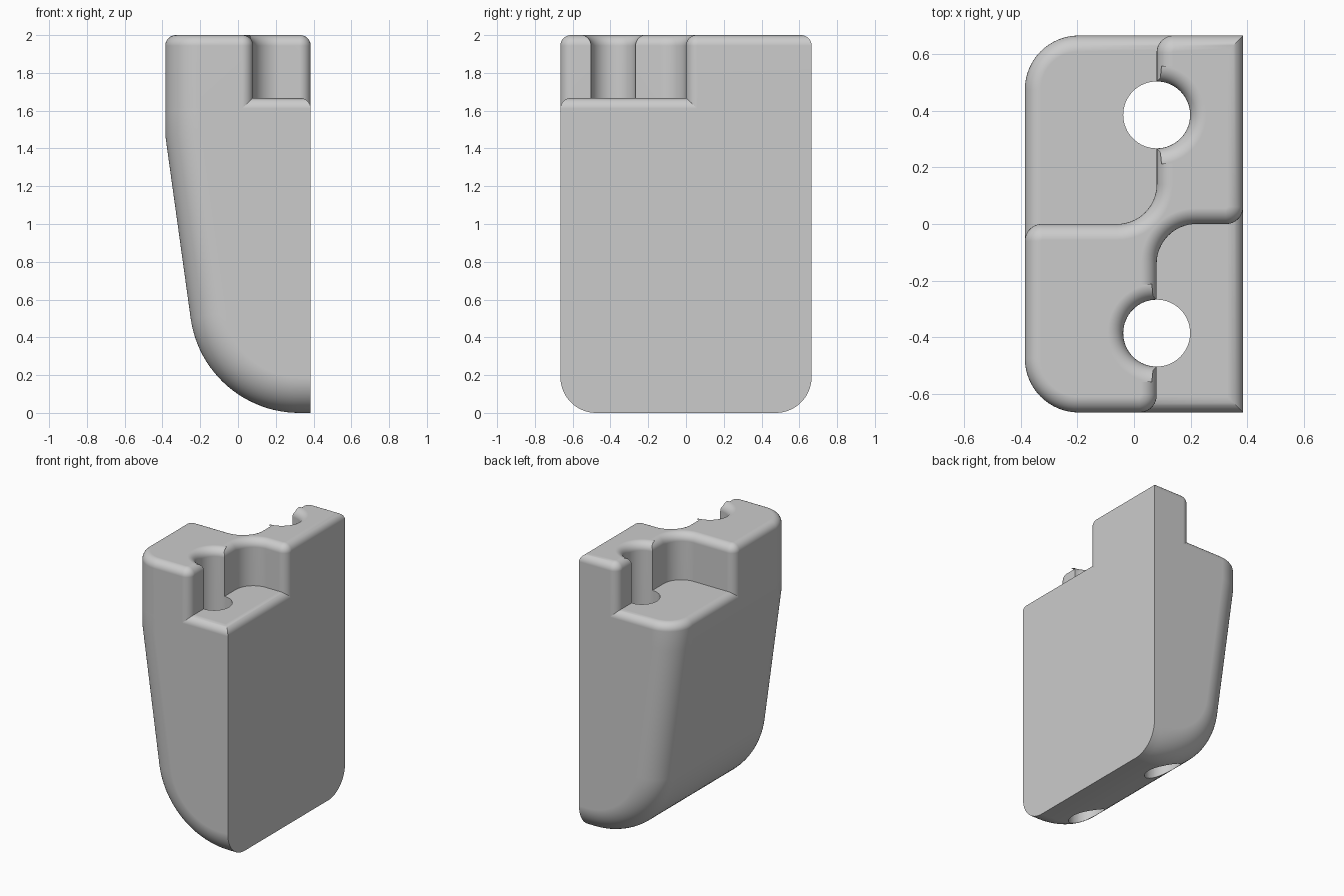
import bpy
import bmesh
from math import sin, cos, pi, radians
from mathutils import Vector

cube = bpy.data.objects.get("Cube")
if cube:
    bpy.data.objects.remove(cube)

HX, HY = 0.385, 0.665            # half depth and half width
FLOOR, TOP = 1.667, 2.0          # low step and full height
RIM, CORNER = 0.056, 0.19        # top edge and outer corner rounding
WALL = 0.08                      # plane of the step walls and hole centres
HOLE_Y, HOLE_R = 0.385, 0.118
ARC = 16

grey = bpy.data.materials.new("light grey")
grey.use_nodes = True
grey.diffuse_color = (0.6, 0.6, 0.6, 1)
grey.node_tree.nodes["Principled BSDF"].inputs["Base Color"].default_value = (0.6, 0.6, 0.6, 1)


def inset(loop, d):
    """Mitred inward offset of a counter-clockwise outline."""
    out = []
    for i, p in enumerate(loop):
        a = (p - loop[i - 1]).normalized()
        b = (loop[(i + 1) % len(loop)] - p).normalized()
        n1, n2 = Vector((-a.y, a.x)), Vector((-b.y, b.x))
        out.append(p + (n1 + n2) * d / (1 + n1.dot(n2)))
    return out


def round_corners(points):
    """Replace each right-angled corner (x, y, radius) with an arc."""
    out = []
    for i, (x, y, r) in enumerate(points):
        p = Vector((x, y))
        if r == 0:
            out.append(p)
            continue
        u = (Vector(points[i - 1][:2]) - p).normalized()
        v = (Vector(points[(i + 1) % len(points)][:2]) - p).normalized()
        for k in range(ARC + 1):
            a = pi / 2 * k / ARC
            out.append(p + (u + v - v * cos(a) - u * sin(a)) * r)
    return out


def rounded_lid(bm, ring, height):
    """Close a ring of vertices with a quarter-round rim and a flat top."""
    loop = [v.co.xy for v in ring]
    steps = 8
    for k in range(1, steps + 1):
        a = pi / 2 * k / steps
        z = height - RIM * (1 - sin(a))
        new = [bm.verts.new((p.x, p.y, z)) for p in inset(loop, RIM * (1 - cos(a)))]
        for i in range(len(ring)):
            bm.faces.new((ring[i - 1], ring[i], new[i], new[i - 1]))
        ring = new
    bm.faces.new(ring)


def make_object(name, bm):
    bmesh.ops.recalc_face_normals(bm, faces=bm.faces)
    mesh = bpy.data.meshes.new(name)
    bm.to_mesh(mesh)
    bm.free()
    mesh.materials.append(grey)
    obj = bpy.data.objects.new(name, mesh)
    bpy.context.collection.objects.link(obj)
    return obj


def select(obj):
    bpy.ops.object.select_all(action='DESELECT')
    obj.select_set(True)
    bpy.context.view_layer.objects.active = obj


def finish(obj):
    select(obj)
    bpy.ops.object.shade_smooth_by_angle(angle=radians(30))
    mod = obj.modifiers.new("flat_normals", 'WEIGHTED_NORMAL')
    mod.keep_sharp = True


# Main body: side profile as (point, outward normal), swept over the width
base_z = FLOOR - RIM
profile = [(Vector((-HX, base_z)), Vector((-1, 0))),
           (Vector((-HX, 1.47)), Vector((-1, -0.069)))]
R, CX = 0.58, 0.324
for k in range(25):
    a = radians(187.9 + (270 - 187.9) * k / 24)
    n = Vector((cos(a), sin(a)))
    profile.append((Vector((CX, R)) + n * R, n))
profile.append((Vector((HX, 0)), Vector((0, -1))))

stations = []
for k in range(ARC + 1):
    a = pi / 2 * k / ARC
    stations.append((-HY + CORNER * (1 - cos(a)), CORNER * (1 - sin(a))))
stations += [(-y, d) for y, d in reversed(stations)]

bm = bmesh.new()
sections = []
for y, d in stations:
    flat = [p - n * d for p, n in profile]
    sections.append([bm.verts.new((q.x, y, q.y)) for q in flat])
for s, t in zip(sections, sections[1:]):
    for j in range(len(s) - 1):
        bm.faces.new((s[j], s[j + 1], t[j + 1], t[j]))
front_corner = bm.verts.new((HX, -HY, base_z))
back_corner = bm.verts.new((HX, HY, base_z))
bm.faces.new(sections[0] + [front_corner])
bm.faces.new(sections[-1] + [back_corner])
bm.faces.new([s[-1] for s in sections] + [back_corner, front_corner])
top_ring = [s[0] for s in sections] + [back_corner, front_corner]
rounded_lid(bm, top_ring[::-1], FLOOR)
body = make_object("main_body", bm)

# Two vertical through holes
for side in (-1, 1):
    bpy.ops.mesh.primitive_cylinder_add(vertices=64, radius=HOLE_R, depth=4,
                                        location=(WALL, side * HOLE_Y, 1))
    cutter = bpy.context.object
    cutter.name = "hole_cutter"
    cutter.hide_render = True
    cut = body.modifiers.new("hole", 'BOOLEAN')
    cut.operation, cut.solver, cut.object = 'DIFFERENCE', 'EXACT', cutter
    select(body)
    bpy.ops.object.modifier_apply(modifier=cut.name)
    bpy.data.objects.remove(cutter)
finish(body)


def bite(y, start):
    """Half circle where a hole cuts into a step wall, turning clockwise."""
    angles = [start - pi * k / 32 for k in range(33)]
    return [(WALL + HOLE_R * cos(a), y + HOLE_R * sin(a), 0) for a in angles]


# Raised S-shaped block: two opposite quadrants joined by a curved neck
SMALL, NECK = 0.06, 0.14
outline = round_corners(
    [(-HX, -HY, CORNER), (WALL, -HY, SMALL)] + bite(-HOLE_Y, 1.5 * pi)
    + [(WALL, 0, NECK), (HX, 0, SMALL), (HX, HY, 0), (WALL, HY, SMALL)]
    + bite(HOLE_Y, pi / 2) + [(WALL, 0, NECK), (-HX, 0, SMALL)])
bm = bmesh.new()
low = [bm.verts.new((p.x, p.y, base_z)) for p in outline]
high = [bm.verts.new((p.x, p.y, TOP - RIM)) for p in outline]
bm.faces.new(low[::-1])
for i in range(len(low)):
    bm.faces.new((low[i - 1], low[i], high[i], high[i - 1]))
rounded_lid(bm, high, TOP)
finish(make_object("raised_block", bm))
